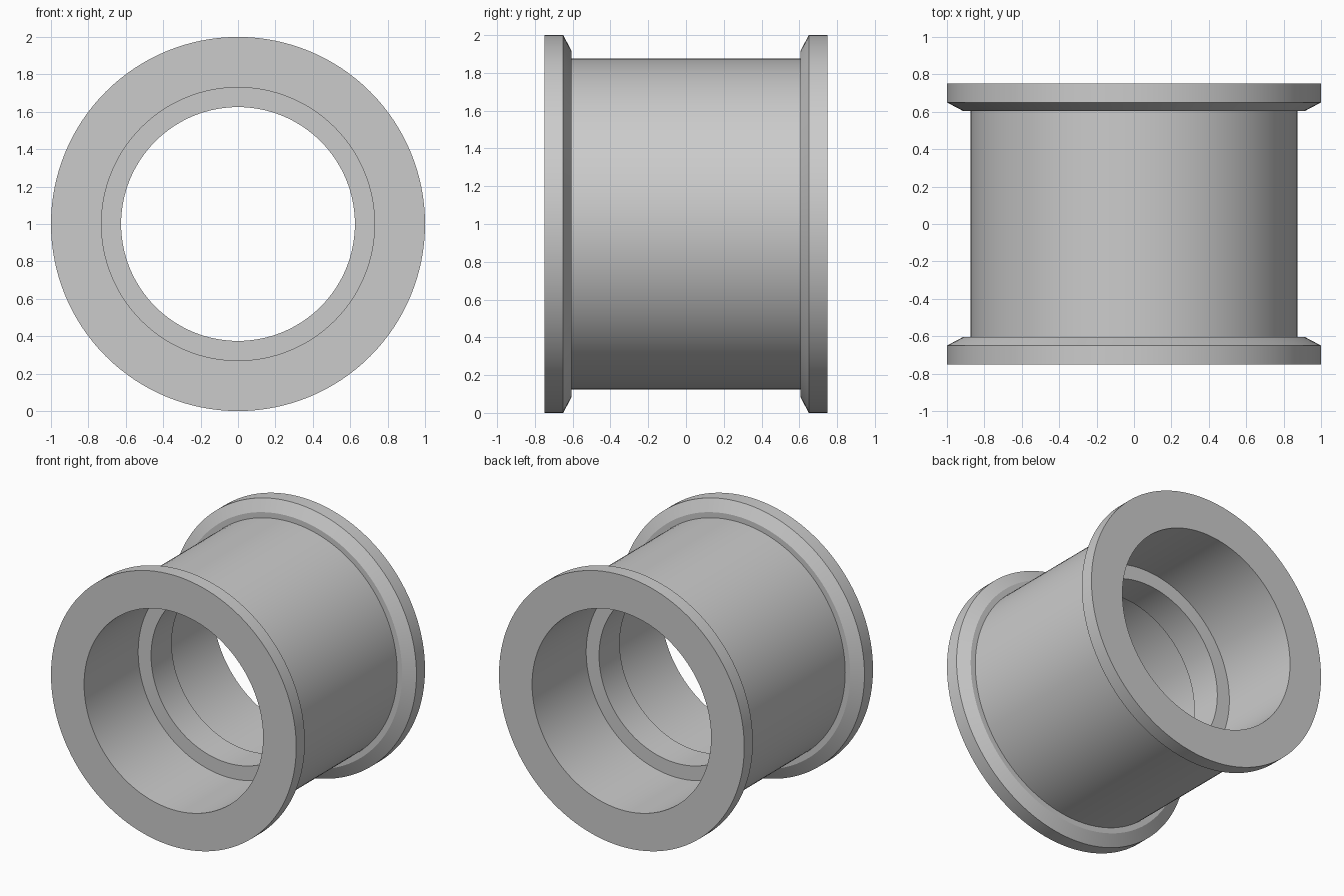
import bpy, bmesh, math
from mathutils import Vector, Matrix

if "Cube" in bpy.data.objects:
    bpy.data.objects.remove(bpy.data.objects["Cube"])

SIDES = 128

# Half cross-section as (radius, y), from the outer barrel round to the inner rib
half = [(0.875, 0.605), (0.915, 0.605), (1.0, 0.65), (1.0, 0.75),
        (0.73, 0.75), (0.73, 0.12), (0.625, 0.12)]
profile = half + [(r, -y) for r, y in reversed(half)]

# Flanged bushing: closed profile revolved about the y axis
bm = bmesh.new()
verts = [bm.verts.new((r, y, 0)) for r, y in profile]
edges = [bm.edges.new((verts[i], verts[(i + 1) % len(verts)])) for i in range(len(verts))]
bmesh.ops.spin(bm, geom=verts + edges, cent=(0, 0, 0), axis=(0, 1, 0),
               angle=math.tau, steps=SIDES, use_merge=True)
bmesh.ops.remove_doubles(bm, verts=bm.verts, dist=1e-5)
bmesh.ops.recalc_face_normals(bm, faces=bm.faces)

mesh = bpy.data.meshes.new("flanged_bushing")
bm.to_mesh(mesh)
bm.free()
bushing = bpy.data.objects.new("flanged_bushing", mesh)
bushing.location.z = 1
bpy.context.collection.objects.link(bushing)

# Smooth round walls, sharp rims
bpy.context.view_layer.objects.active = bushing
bushing.select_set(True)
bpy.ops.object.shade_smooth_by_angle(angle=math.radians(20))
